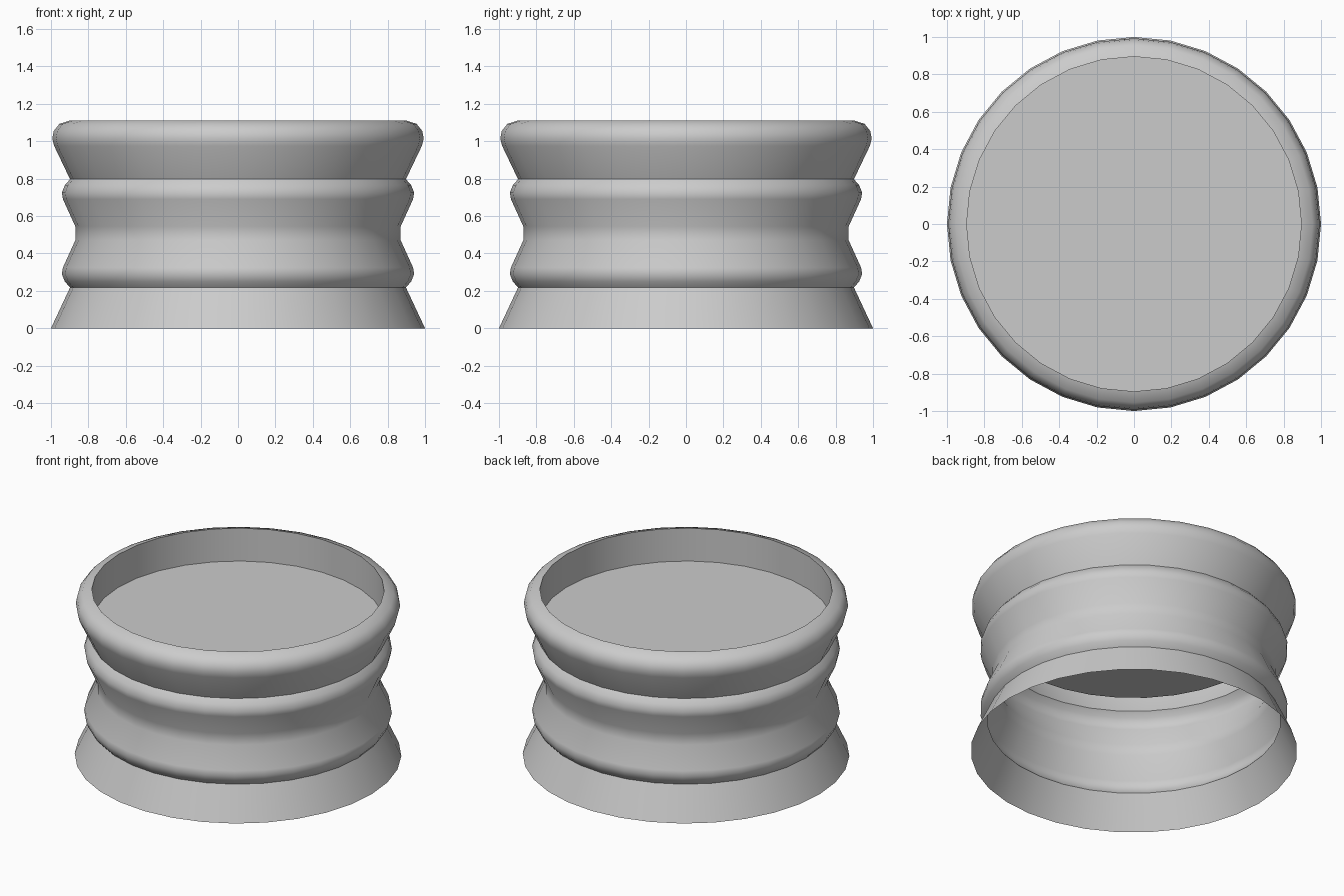
import bpy, bmesh, math

if "Cube" in bpy.data.objects:
    bpy.data.objects.remove(bpy.data.objects["Cube"])

SEGMENTS = 32


def ring_loop(bm, r, z):
    step = 2 * math.pi / SEGMENTS
    return [bm.verts.new((r * math.cos(i * step), r * math.sin(i * step), z))
            for i in range(SEGMENTS)]


def lathe(name, profile, cap_end=False, sharp_deg=48):
    """Revolve an (r, z) profile around z."""
    bm = bmesh.new()
    loops = [ring_loop(bm, r, z) for r, z in profile]
    for a, b in zip(loops, loops[1:]):
        for i in range(SEGMENTS):
            j = (i + 1) % SEGMENTS
            bm.faces.new((a[i], a[j], b[j], b[i]))
    if cap_end:
        bm.faces.new(loops[-1])
    mesh = bpy.data.meshes.new(name)
    bm.to_mesh(mesh)
    bm.free()
    obj = bpy.data.objects.new(name, mesh)
    bpy.context.collection.objects.link(obj)
    bpy.ops.object.select_all(action='DESELECT')
    obj.select_set(True)
    bpy.context.view_layer.objects.active = obj
    bpy.ops.object.shade_smooth_by_angle(angle=math.radians(sharp_deg))
    return obj


# One open-bottomed shell: flared skirt, two ribs around a waist,
# rounded rim, straight inner wall and recessed floor
lathe("ribbed_cap", [
    (1.0, 0.0), (0.898, 0.218),                                # skirt
    (0.926, 0.25), (0.942, 0.29), (0.936, 0.325),              # lower rib
    (0.87, 0.47), (0.87, 0.545),                               # waist
    (0.936, 0.69), (0.942, 0.725), (0.926, 0.765), (0.898, 0.797),  # upper rib
    (0.983, 0.975), (0.993, 1.015), (0.985, 1.055),            # rim
    (0.955, 1.093), (0.895, 1.112),
    (0.895, 0.89),                                             # inner wall
], cap_end=True)
